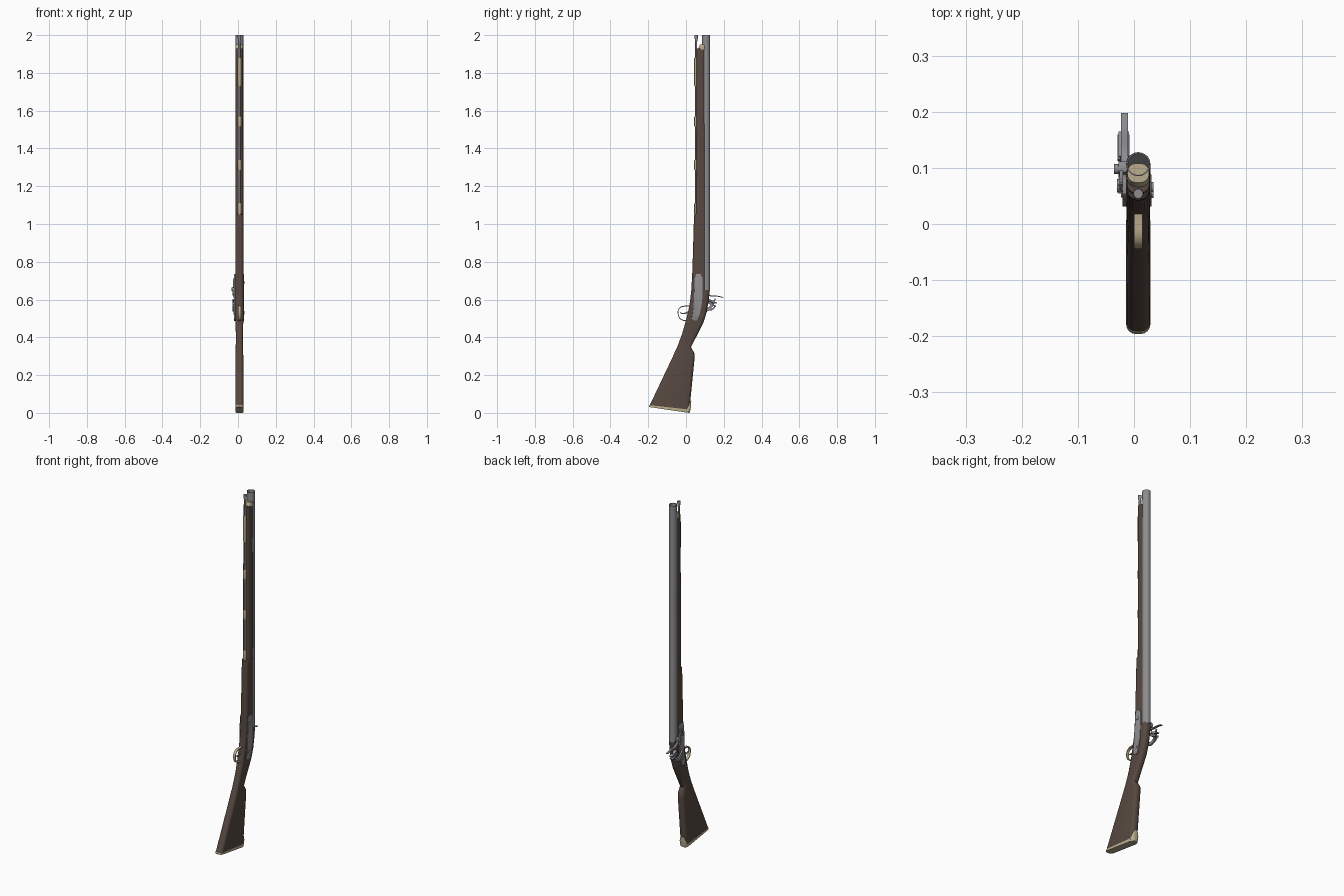
import bpy, bmesh, math
from mathutils import Vector

CX = 0.0075  # centre plane of barrel and stock

def mat(name, c):
    m = bpy.data.materials.new(name)
    m.diffuse_color = (*c, 1)
    return m

WOOD = mat("dark_wood", (0.095, 0.066, 0.052))
BRASS = mat("brass", (0.50, 0.42, 0.27))
STEEL = mat("steel", (0.27, 0.27, 0.285))
DARK = mat("flint_dark", (0.05, 0.05, 0.05))

def finish(name, bm, m, angle=35):
    bmesh.ops.recalc_face_normals(bm, faces=bm.faces)
    me = bpy.data.meshes.new(name)
    bm.to_mesh(me)
    bm.free()
    ob = bpy.data.objects.new(name, me)
    bpy.context.collection.objects.link(ob)
    me.materials.append(m)
    bpy.ops.object.select_all(action='DESELECT')
    ob.select_set(True)
    bpy.context.view_layer.objects.active = ob
    bpy.ops.object.shade_smooth_by_angle(angle=math.radians(angle))
    return ob

def skin(bm, rings, closed=True, caps=True):
    rows = [[bm.verts.new(p) for p in r] for r in rings]
    n = len(rows[0])
    for a, b in zip(rows, rows[1:]):
        for i in range(n):
            j = (i + 1) % n
            bm.faces.new((a[i], a[j], b[j], b[i]))
    if caps:
        bm.faces.new(rows[0])
        bm.faces.new(rows[-1])

def loft(name, sections, m, k=5):
    """Sections: front y,z, back y,z, half width; each a rounded bar."""
    rings = []
    for yf, zf, yb, zb, w in sections:
        f, b = Vector((CX, yf, zf)), Vector((CX, yb, zb))
        d = b - f
        L = d.length
        d.normalize()
        r = min(w * 0.8, L * 0.45)
        ring = []
        for q, (sx, sy) in enumerate(((1, 1), (-1, 1), (-1, -1), (1, -1))):
            for i in range(k):
                a = math.pi / 2 * (q + i / (k - 1))
                x = sx * (w - r) + r * math.cos(a)
                t = L / 2 + sy * (L / 2 - r) + r * math.sin(a)
                ring.append(f + d * t + Vector((x, 0, 0)))
        rings.append(ring)
    bm = bmesh.new()
    skin(bm, rings)
    return finish(name, bm, m)

def lathe(name, prof, x, y, m, n=24):
    """Turned part along z from (radius, z) pairs."""
    bm = bmesh.new()
    skin(bm, [[(x + r * math.cos(2 * math.pi * i / n), y + r * math.sin(2 * math.pi * i / n), z)
               for i in range(n)] for r, z in prof])
    return finish(name, bm, m)

def plate(name, pts, x0, x1, m, bevel=0.0):
    """Outline in (y, z) extruded along x."""
    bm = bmesh.new()
    skin(bm, [[(x, y, z) for y, z in pts] for x in (x0, x1)])
    if bevel:
        bmesh.ops.bevel(bm, geom=bm.edges[:], offset=bevel, segments=2, affect='EDGES', profile=0.5)
    return finish(name, bm, m)

def smooth(pts, n=5):
    """Catmull-Rom points through a (y, z, ...) path."""
    P = [Vector(p) for p in pts]
    P = [2 * P[0] - P[1]] + P + [2 * P[-1] - P[-2]]
    out = []
    for a, b, c, d in zip(P, P[1:], P[2:], P[3:]):
        for i in range(n):
            t = i / n
            out.append(0.5 * (2 * b + (c - a) * t + (2*a - 5*b + 4*c - d) * t*t + (3*b - a - 3*c + d) * t**3))
    return out + [P[-2]]

def strip(name, path, x0, x1, m):
    """Flat bent bar: path points are (y, z, thickness)."""
    P = smooth(path)
    rings = []
    for i, p in enumerate(P):
        t = (P[min(i + 1, len(P) - 1)] - P[max(i - 1, 0)]).xy.normalized()
        n = Vector((-t.y, t.x)) * p.z / 2
        a, b = p.xy + n, p.xy - n
        rings.append([(x0, *a), (x1, *a), (x1, *b), (x0, *b)])
    bm = bmesh.new()
    skin(bm, rings)
    return finish(name, bm, m)

def pin(name, y, z, r, x0, x1, m, n=14):
    return plate(name, [(y + r * math.cos(2 * math.pi * i / n), z + r * math.sin(2 * math.pi * i / n))
                        for i in range(n)], x0, x1, m)

# Stock from butt to fore-end
loft("stock", [
    (-0.193, 0.038, 0.018, 0.014, 0.0213),
    (-0.071, 0.295, 0.046, 0.295, 0.0205),
    (-0.058, 0.325, 0.045, 0.315, 0.0200),
    (-0.046, 0.350, 0.026, 0.348, 0.0195),
    (-0.020, 0.420, 0.058, 0.410, 0.0190),
    (0.000, 0.490, 0.093, 0.480, 0.0205),
    (0.013, 0.545, 0.110, 0.535, 0.0213),
    (0.022, 0.595, 0.120, 0.595, 0.0215),
    (0.028, 0.650, 0.126, 0.650, 0.0215),
    (0.028, 0.651, 0.108, 0.651, 0.0215),
    (0.034, 0.757, 0.108, 0.757, 0.0215),
    (0.042, 1.030, 0.108, 1.030, 0.0210),
    (0.044, 1.050, 0.108, 1.050, 0.0200),
    (0.053, 1.055, 0.108, 1.055, 0.0205),
    (0.055, 1.930, 0.105, 1.930, 0.0200)], WOOD)
# Brass butt plate and heel tang
loft("butt_plate", [(-0.196, 0.031, 0.016, 0.0, 0.0213),
                    (-0.196, 0.037, 0.021, 0.004, 0.0216),
                    (-0.193, 0.041, 0.022, 0.017, 0.0216)], BRASS)
loft("heel_tang", [(-0.015, 0.012, 0.022, 0.008, 0.0217),
                   (0.006, 0.035, 0.026, 0.035, 0.0190),
                   (0.018, 0.062, 0.028, 0.062, 0.010)], BRASS)
loft("nose_cap", [(0.064, 1.925, 0.108, 1.925, 0.0205),
                  (0.074, 1.950, 0.108, 1.950, 0.0195)], BRASS)

# Barrel with open bore
lathe("barrel", [(0.0215, 0.645), (0.0213, 2.0), (0.0190, 2.0), (0.0190, 0.75)], CX, 0.1065, STEEL, 32)
lathe("bore_shadow", [(0.0188, 0.76), (0.0188, 1.90)], CX, 0.1065, DARK, 32)

# Ramrod and its pipes
lathe("ramrod", [(0.0055, 1.0), (0.0055, 1.94), (0.0055, 1.965), (0.0095, 1.992), (0.0085, 2.0)],
      CX, 0.054, STEEL, 16)
for i, (z0, z1) in enumerate(((1.05, 1.11), (1.285, 1.34), (1.515, 1.57), (1.73, 1.88))):
    top = 0.0085 if i < 3 else 0.0095
    lathe(f"ramrod_pipe_{i + 1}", [(0.0085, z0), (0.0095, z0 + 0.005), (0.0095, z1 - 0.005), (top, z1)],
          CX, 0.053, BRASS, 16)

# Side plate on the right, lock plate on the left
outline = [(0.031, 0.497), (0.048, 0.487), (0.064, 0.492), (0.073, 0.525), (0.085, 0.58), (0.088, 0.65),
           (0.088, 0.715), (0.080, 0.735), (0.054, 0.735), (0.045, 0.715), (0.043, 0.62), (0.040, 0.56)]
plate("side_plate", outline, 0.024, 0.0315, STEEL, 0.0012)
plate("lock_plate", outline, -0.0205, -0.010, STEEL, 0.0012)
for i, (y, z) in enumerate(((0.066, 0.69), (0.055, 0.53))):
    pin(f"side_screw_{i + 1}", y, z, 0.009, 0.031, 0.0345, STEEL)
    pin(f"lock_screw_{i + 1}", y, z, 0.008, -0.023, -0.020, STEEL)

# Cock with jaws, flint and clamp screw
pin("cock_pivot", 0.068, 0.572, 0.012, -0.030, -0.020, STEEL)
strip("cock", [(0.062, 0.580, 0.020), (0.080, 0.558, 0.022), (0.105, 0.545, 0.018),
               (0.125, 0.555, 0.014), (0.140, 0.572, 0.012)], -0.028, -0.019, STEEL)
strip("cock_spur", [(0.112, 0.548, 0.010), (0.135, 0.547, 0.008), (0.158, 0.566, 0.005)],
      -0.026, -0.019, STEEL)
strip("lower_jaw", [(0.114, 0.585, 0.007), (0.135, 0.574, 0.008), (0.158, 0.565, 0.007)], -0.029, -0.008, STEEL)
strip("upper_jaw", [(0.120, 0.601, 0.006), (0.142, 0.590, 0.007), (0.164, 0.581, 0.006)], -0.028, -0.009, STEEL)
strip("flint", [(0.108, 0.597, 0.003), (0.130, 0.588, 0.009), (0.150, 0.578, 0.009)], -0.025, -0.011, DARK)
strip("clamp_screw", [(0.134, 0.565, 0.006), (0.145, 0.588, 0.006), (0.156, 0.604, 0.007)],
      -0.021, -0.015, STEEL)

# Priming pan, frizzen and its spring
plate("pan", [(0.084, 0.625), (0.108, 0.620), (0.112, 0.665), (0.092, 0.668)], -0.028, -0.010, STEEL, 0.002)
strip("frizzen", [(0.098, 0.655, 0.012), (0.108, 0.632, 0.010), (0.130, 0.620, 0.006),
                  (0.165, 0.618, 0.005), (0.197, 0.611, 0.004)], -0.023, -0.011, STEEL)
pin("frizzen_screw", 0.098, 0.655, 0.009, -0.0355, -0.018, STEEL)
strip("frizzen_spring", [(0.092, 0.665, 0.008), (0.080, 0.685, 0.006), (0.074, 0.710, 0.005),
                         (0.066, 0.690, 0.005), (0.062, 0.665, 0.003)], -0.026, -0.020, STEEL)

# Trigger guard and trigger
strip("trigger_guard", [(0.030, 0.570, 0.005), (0.012, 0.566, 0.005), (-0.020, 0.563, 0.005),
                        (-0.038, 0.550, 0.004), (-0.042, 0.527, 0.004), (-0.034, 0.502, 0.004),
                        (-0.015, 0.490, 0.005), (0.006, 0.488, 0.006)], CX - 0.0075, CX + 0.0075, BRASS)
strip("trigger", [(0.015, 0.535, 0.010), (-0.006, 0.527, 0.007), (-0.022, 0.527, 0.005),
                  (-0.030, 0.532, 0.004)], CX - 0.003, CX + 0.003, STEEL)
